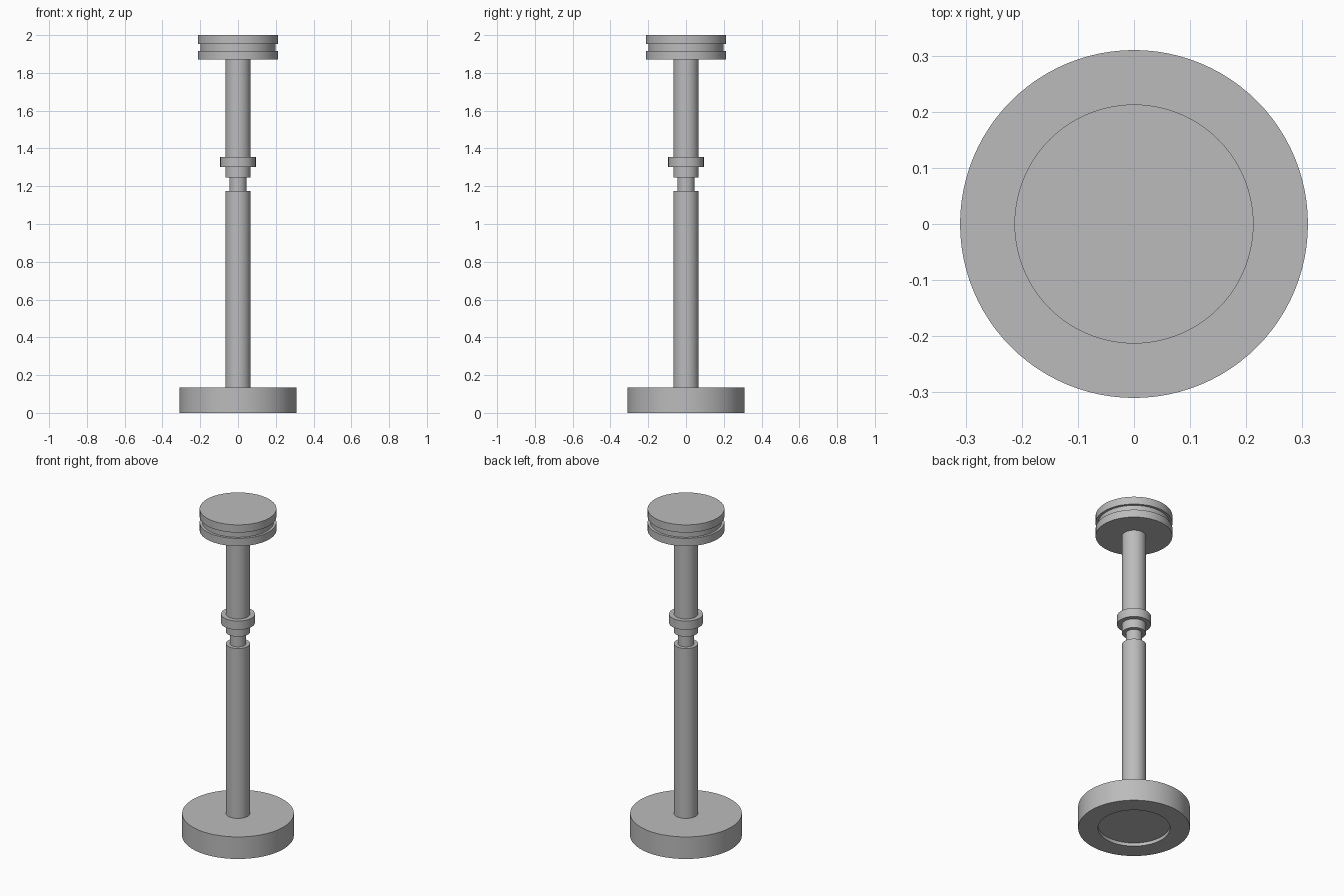
import bpy
import bmesh
import math

cube = bpy.data.objects.get("Cube")
if cube:
    bpy.data.objects.remove(cube, do_unlink=True)

GREY = (0.5, 0.5, 0.5, 1.0)
grey = bpy.data.materials.new("plain grey")
grey.use_nodes = True
grey.diffuse_color = GREY
grey.node_tree.nodes["Principled BSDF"].inputs["Base Color"].default_value = GREY


def turned(name, profile, steps=96):
    """Spin a closed (radius, height) outline around the z axis."""
    bm = bmesh.new()
    verts = [bm.verts.new((r, 0, z)) for r, z in profile]
    edges = [bm.edges.new(pair) for pair in zip(verts, verts[1:])]
    bmesh.ops.spin(bm, geom=verts + edges, cent=(0, 0, 0), axis=(0, 0, 1),
                   angle=math.tau, steps=steps, use_duplicate=False)
    bmesh.ops.remove_doubles(bm, verts=bm.verts, dist=0.0001)
    bmesh.ops.recalc_face_normals(bm, faces=bm.faces)
    mesh = bpy.data.meshes.new(name)
    bm.to_mesh(mesh)
    bm.free()
    mesh.materials.append(grey)
    obj = bpy.data.objects.new(name, mesh)
    bpy.context.collection.objects.link(obj)
    bpy.ops.object.select_all(action="DESELECT")
    obj.select_set(True)
    bpy.context.view_layer.objects.active = obj
    bpy.ops.object.shade_smooth_by_angle(angle=math.radians(30))
    return obj


# Round base with a shallow recess underneath
turned("base", [(0, 0.02), (0.2, 0.02), (0.2, 0), (0.31, 0), (0.31, 0.135), (0, 0.135)])

# Stem: lower column, narrow neck, stepped collar and upper column
turned("stem", [(0, 0.135), (0.067, 0.135), (0.067, 1.175), (0.045, 1.175),
                (0.045, 1.247), (0.067, 1.247), (0.067, 1.302), (0.094, 1.302),
                (0.094, 1.356), (0.067, 1.356), (0.067, 1.87), (0, 1.87)])

# Top disc with a groove around its rim
turned("grooved_top", [(0, 1.87), (0.213, 1.87), (0.213, 1.917), (0.198, 1.917),
                       (0.198, 1.953), (0.213, 1.953), (0.213, 2), (0, 2)])
